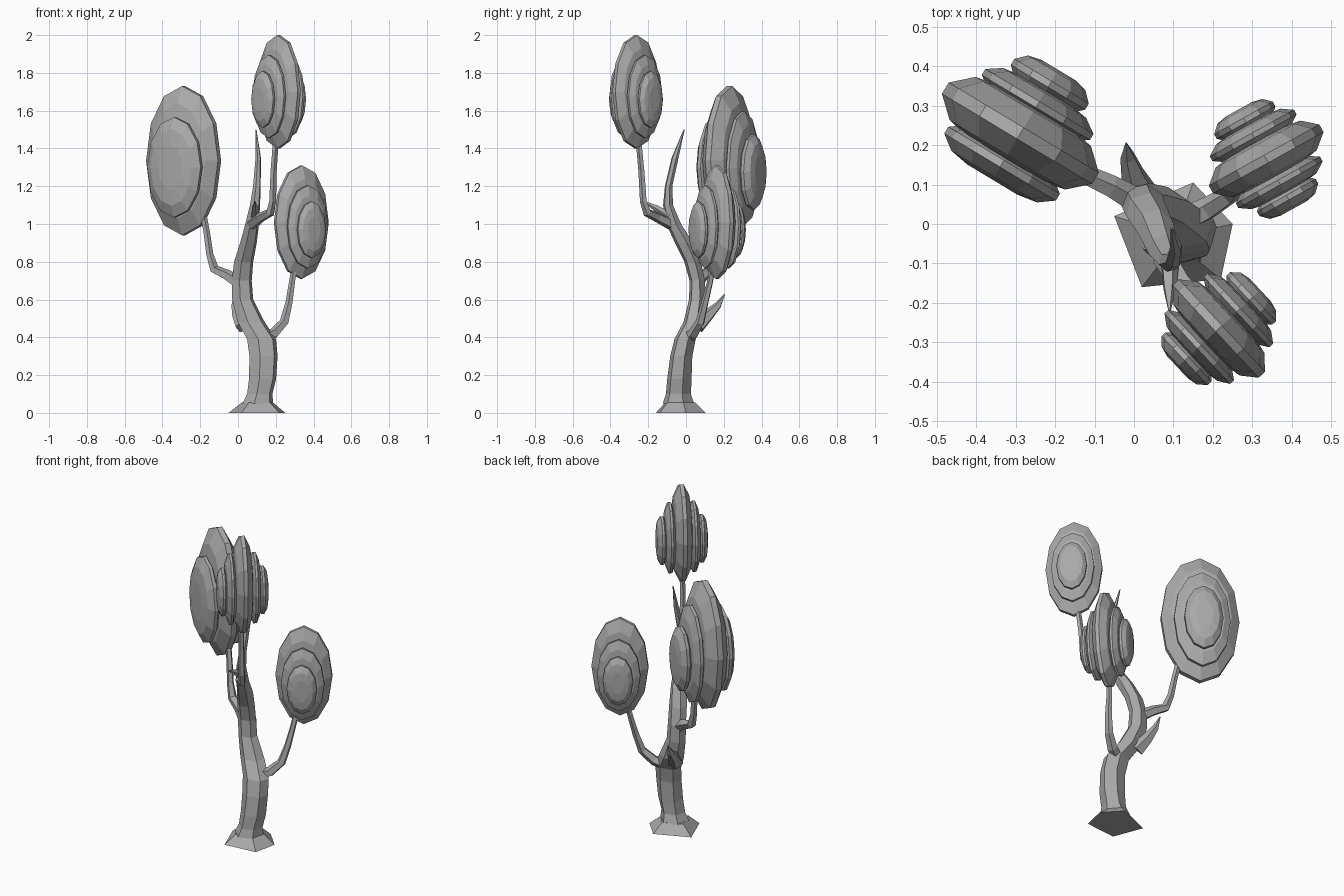
import bpy, bmesh, math
from mathutils import Vector, Matrix

grey = bpy.data.materials.new("plain_grey")
grey.diffuse_color = (0.4, 0.4, 0.4, 1)


def finish(name, bm):
    bmesh.ops.recalc_face_normals(bm, faces=bm.faces)
    mesh = bpy.data.meshes.new(name)
    bm.to_mesh(mesh)
    bm.free()
    mesh.materials.append(grey)
    obj = bpy.data.objects.new(name, mesh)
    bpy.context.collection.objects.link(obj)
    return obj


def skin(bm, rings):
    """Join rings of points with quads and cap both ends."""
    loops = [[bm.verts.new(p) for p in ring] for ring in rings]
    n = len(loops[0])
    for a, b in zip(loops, loops[1:]):
        for i in range(n):
            j = (i + 1) % n
            bm.faces.new((a[i], a[j], b[j], b[i]))
    bm.faces.new(loops[0])
    bm.faces.new(loops[-1])


def tube(name, path, sides=5):
    """Bent limb through (x, y, z, radius) stations."""
    pts = [Vector(p[:3]) for p in path]
    rings, side = [], Vector((0.3, 1, 0.2))
    for k, p in enumerate(pts):
        d = (pts[min(k + 1, len(pts) - 1)] - pts[max(k - 1, 0)]).normalized()
        side = (side - d * side.dot(d)).normalized()
        other = d.cross(side)
        angles = [2 * math.pi * i / sides for i in range(sides)]
        rings.append([p + path[k][3] * (side * math.cos(a) + other * math.sin(a)) for a in angles])
    bm = bmesh.new()
    skin(bm, rings)
    return finish(name, bm)


def foliage(name, centre, angle, discs):
    """Stack of faceted oval discs standing upright; angle turns the disc plane about z.
    Each disc: offset along the axis, half thickness, half width, half height, height shift."""
    bm = bmesh.new()
    place = Matrix.Translation(centre) @ Matrix.Rotation(math.radians(angle), 4, 'Z')
    profile = [(-1.05, 0.45), (-0.85, 0.77), (-0.22, 1), (0.22, 1), (0.85, 0.77), (1.05, 0.45)]
    for off, half, rx, rz, dz in discs:
        rings = []
        for t, s in profile:
            angles = [2 * math.pi * i / 12 for i in range(12)]
            rings.append([place @ Vector((rx * s * math.cos(a), off + t * half,
                                          dz + rz * s * math.sin(a))) for a in angles])
        skin(bm, rings)
    return finish(name, bm)


# Trunk: x, y, z, half width in x, half width in y
stations = [
    (0.105, -0.04, 0.05, 0.085, 0.085), (0.115, -0.04, 0.10, 0.07, 0.068),
    (0.13, -0.035, 0.18, 0.075, 0.066), (0.135, -0.025, 0.30, 0.078, 0.06),
    (0.125, -0.005, 0.39, 0.08, 0.058), (0.07, 0.04, 0.48, 0.075, 0.055),
    (0.025, 0.06, 0.60, 0.058, 0.045), (0.02, 0.06, 0.70, 0.055, 0.042),
    (0.03, 0.035, 0.80, 0.053, 0.045), (0.055, -0.01, 0.90, 0.046, 0.05),
    (0.075, -0.065, 1.00, 0.038, 0.04), (0.09, -0.095, 1.10, 0.028, 0.027),
    (0.10, -0.092, 1.20, 0.021, 0.02), (0.107, -0.058, 1.35, 0.015, 0.019),
    (0.095, -0.01, 1.50, 0.003, 0.003)]
trunk = bmesh.new()
skin(trunk, [[(x + rx * math.cos(math.pi * i / 3 + 0.3), y + ry * math.sin(math.pi * i / 3 + 0.3), z)
              for i in range(6)] for x, y, z, rx, ry in stations])
finish("trunk", trunk)

# Flared root foot
outline = [(-0.05, 0.02), (0.02, -0.16), (0.22, -0.14), (0.25, 0.0), (0.15, 0.105)]
root = bmesh.new()
skin(root, [[(x, y, 0) for x, y in outline],
            [(0.105 + (x - 0.105) * 0.55, -0.035 + (y + 0.035) * 0.6, 0.055) for x, y in outline]])
finish("root_foot", root)

# Branches
tube("left_branch", [(0.0, 0.06, 0.69, 0.035), (-0.06, 0.095, 0.73, 0.03), (-0.125, 0.125, 0.76, 0.026),
                     (-0.15, 0.14, 0.84, 0.02), (-0.165, 0.155, 0.95, 0.018), (-0.185, 0.17, 1.06, 0.017)])
tube("right_branch", [(0.11, 0.0, 0.39, 0.035), (0.19, 0.04, 0.42, 0.03), (0.245, 0.075, 0.48, 0.025),
                      (0.27, 0.1, 0.58, 0.02), (0.285, 0.125, 0.68, 0.017), (0.3, 0.145, 0.78, 0.016)])
tube("front_branch", [(0.075, -0.08, 1.0, 0.032), (0.12, -0.15, 1.035, 0.027), (0.17, -0.205, 1.06, 0.024),
                      (0.183, -0.225, 1.12, 0.019), (0.188, -0.235, 1.28, 0.017), (0.2, -0.25, 1.44, 0.016)])

# Thorns
tube("back_thorn", [(0.03, 0.06, 0.46, 0.045), (0.0, 0.12, 0.52, 0.033),
                    (-0.015, 0.17, 0.57, 0.02), (-0.02, 0.205, 0.63, 0.002)])
tube("front_thorn", [(0.09, -0.09, 1.04, 0.025), (0.09, -0.16, 1.085, 0.018), (0.09, -0.225, 1.12, 0.002)])

# Foliage
small = [(0, 0.05, 0.16, 0.3, 0)]
for s in (-1, 1):
    small += [(s * 0.068, 0.03, 0.122, 0.22, -0.025), (s * 0.112, 0.03, 0.085, 0.15, -0.04)]
foliage("right_foliage", (0.335, 0.165, 1.01), 29, small)
foliage("front_foliage", (0.215, -0.265, 1.70), -47, small)
foliage("left_foliage", (-0.288, 0.23, 1.335), -31,
        [(0, 0.075, 0.222, 0.395, 0), (-0.09, 0.045, 0.165, 0.265, -0.035),
         (0.085, 0.04, 0.16, 0.3, -0.04), (0.145, 0.04, 0.11, 0.2, -0.06)])
